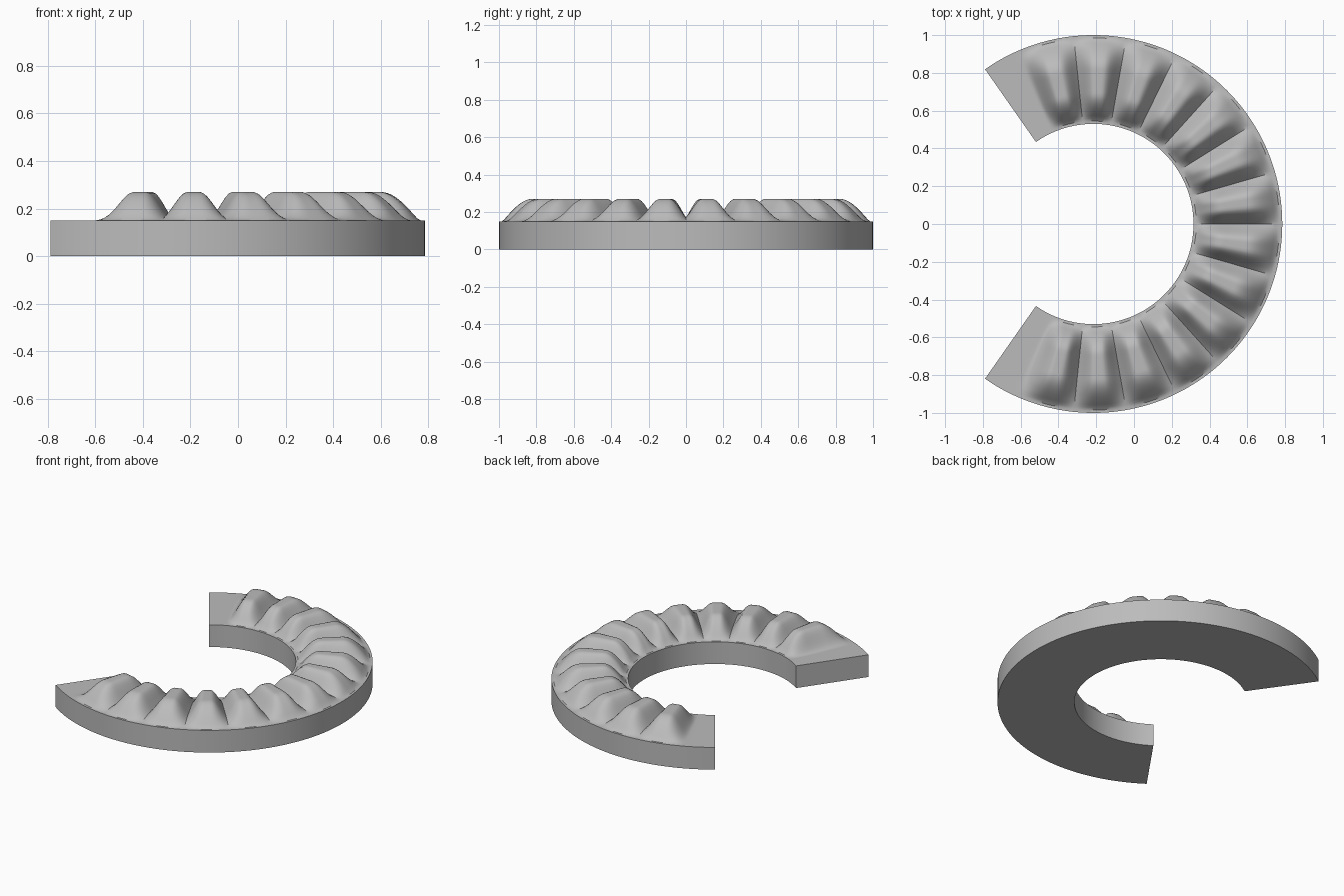
import bpy, bmesh
from math import radians, sin, cos, pi

cube = bpy.data.objects.get("Cube")
if cube:
    bpy.data.objects.remove(cube, do_unlink=True)

CENTRE_X = -0.215
R_IN, R_OUT = 0.53, 1.0
BASE, TOOTH = 0.15, 0.12
HALF_SWEEP, PITCH, TEETH = 125, 16, 14
RADIAL_STEPS = 32

tooth_angles = [(i - (TEETH - 1) / 2) * PITCH for i in range(TEETH)]


def clamp(t):
    return max(0.0, min(1.0, t))


def across(a):
    """Height across the teeth; neighbours overlap into sharp valleys."""
    d = min(abs(a - c) for c in tooth_angles)
    t = clamp((10.3 - d) / 8.5)
    return t * t * (3 - 2 * t)


def along(r):
    """Rounded inner and outer ends of each tooth."""
    return sin(pi / 2 * clamp((r - 0.55) / 0.14)) * sin(pi / 2 * clamp((0.98 - r) / 0.16))


# Plain grey material
grey = bpy.data.materials.new("plain_grey")
colour = (0.5, 0.5, 0.5, 1)
grey.diffuse_color = colour
grey.use_nodes = True
grey.node_tree.nodes["Principled BSDF"].inputs["Base Color"].default_value = colour

# Sweep a cross-section around the arc, raising the teeth on its upper side
bm = bmesh.new()
sections = []
for a in range(-HALF_SWEEP, HALF_SWEEP + 1):
    ca, sa = cos(radians(a)), sin(radians(a))
    profile = [(R_IN, 0), (R_OUT, 0)]
    for j in range(RADIAL_STEPS + 1):
        r = R_OUT + (R_IN - R_OUT) * j / RADIAL_STEPS
        profile.append((r, BASE + TOOTH * across(a) * along(r)))
    sections.append([bm.verts.new((CENTRE_X + r * ca, r * sa, z)) for r, z in profile])

for s, t in zip(sections, sections[1:]):
    for k in range(len(s)):
        n = (k + 1) % len(s)
        bm.faces.new((s[k], s[n], t[n], t[k]))

# Flat end caps
bm.faces.new(sections[0])
bm.faces.new(sections[-1])
bmesh.ops.recalc_face_normals(bm, faces=bm.faces)

mesh = bpy.data.meshes.new("toothed_arc")
bm.to_mesh(mesh)
bm.free()
mesh.materials.append(grey)
arc = bpy.data.objects.new("toothed_arc", mesh)
bpy.context.collection.objects.link(arc)

# Smooth shading with crisp rims and valleys
bpy.ops.object.select_all(action="DESELECT")
arc.select_set(True)
bpy.context.view_layer.objects.active = arc
bpy.ops.object.shade_smooth_by_angle(angle=radians(35))
